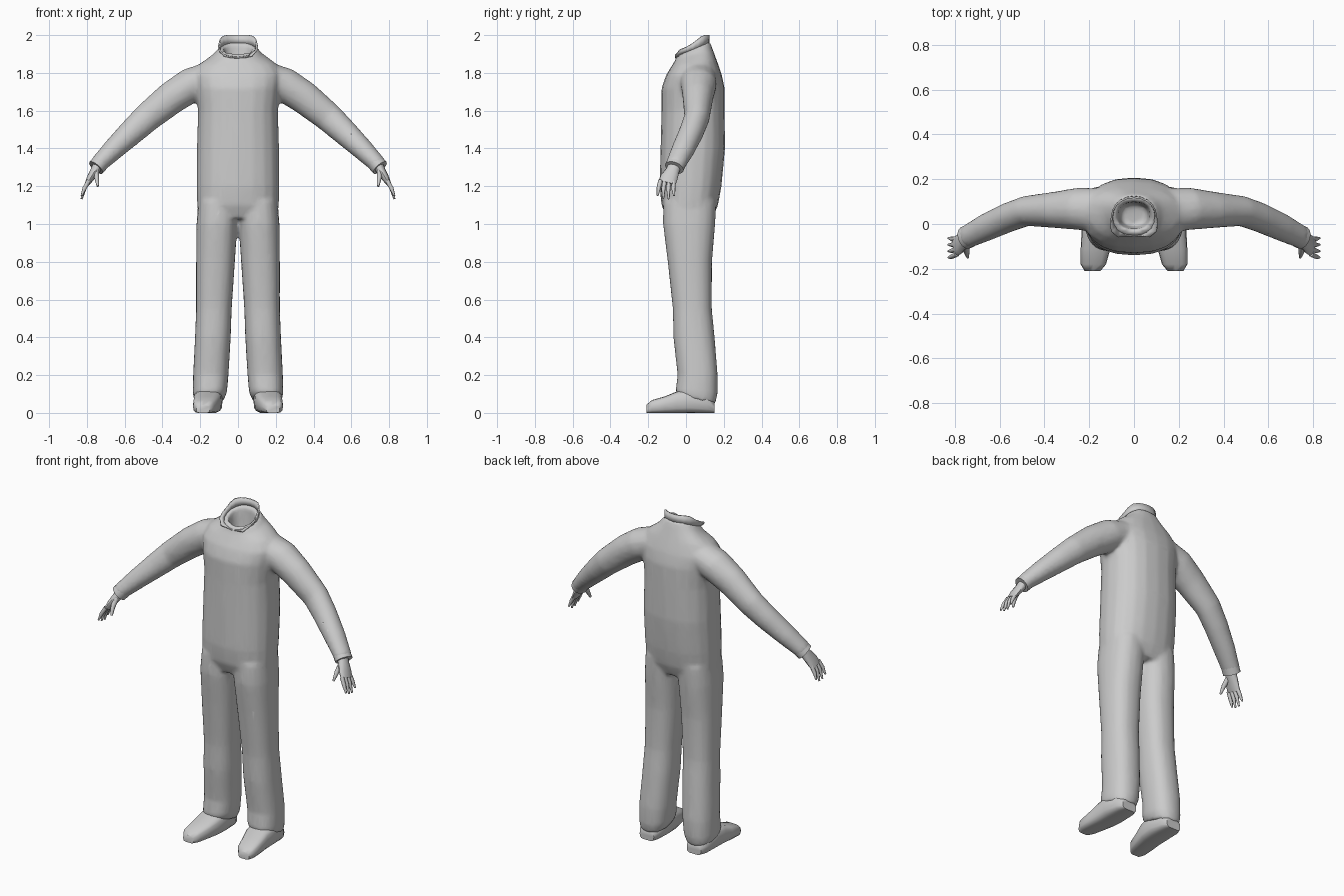
import bpy, bmesh, math
from mathutils import Vector

if "Cube" in bpy.data.objects:
    bpy.data.objects.remove(bpy.data.objects["Cube"])

grey = bpy.data.materials.new("plain grey cloth")
grey.use_nodes = True
GREY = (0.6, 0.6, 0.6, 1)
grey.diffuse_color = GREY
grey.node_tree.nodes["Principled BSDF"].inputs["Base Color"].default_value = GREY


def ring(center, u, v, sides=20, power=0.85):
    """Rounded-oval ring spanned by the half-axis vectors u and v."""
    pts = []
    for i in range(sides):
        a = math.tau * i / sides
        c, s = math.cos(a), math.sin(a)
        pts.append(Vector(center) + u * math.copysign(abs(c) ** power, c)
                   + v * math.copysign(abs(s) ** power, s))
    return pts


def loft(bm, rings, caps=True):
    rows = [[bm.verts.new(p) for p in r] for r in rings]
    n = len(rows[0])
    for a, b in zip(rows, rows[1:]):
        for i in range(n):
            bm.faces.new((a[i], a[(i + 1) % n], b[(i + 1) % n], b[i]))
    if caps:
        bm.faces.new(rows[0][::-1])
        bm.faces.new(rows[-1])


def level_loft(bm, rows, side=1, power=0.85):
    """Loft of level rings: z, x min, x max, y min, y max, slope along y."""
    loft(bm, [ring((side * (x0 + x1) / 2, (y0 + y1) / 2, z),
                   Vector(((x1 - x0) / 2, 0, 0)),
                   Vector((0, (y1 - y0) / 2, slope * (y1 - y0) / 2)), power=power)
              for z, x0, x1, y0, y1, slope in rows])


def tube(bm, rows, side=1, sides=16, power=1):
    """Loft along a path: x, y, z, radius across, radius along y."""
    pts = [Vector((side * r[0], r[1], r[2])) for r in rows]
    rings = []
    for i, (p, r) in enumerate(zip(pts, rows)):
        d = (pts[min(i + 1, len(pts) - 1)] - pts[max(i - 1, 0)]).normalized()
        across = d.cross(Vector((0, 1, 0))).normalized()
        rings.append(ring(p, across * r[3], across.cross(d) * r[4], sides, power))
    loft(bm, rings)


def finish(name, bm, angle=50):
    bmesh.ops.recalc_face_normals(bm, faces=bm.faces)
    mesh = bpy.data.meshes.new(name)
    bm.to_mesh(mesh)
    bm.free()
    obj = bpy.data.objects.new(name, mesh)
    bpy.context.collection.objects.link(obj)
    mesh.materials.append(grey)
    bpy.ops.object.select_all(action='DESELECT')
    obj.select_set(True)
    bpy.context.view_layer.objects.active = obj
    bpy.ops.object.shade_smooth_by_angle(angle=math.radians(angle))
    return obj


# Suit: torso with hollow neck, sleeves and trouser legs, fused together
bm = bmesh.new()
level_loft(bm, [
    (1.03, -.2, .2, -.1, .14, 0),
    (1.1, -.217, .217, -.13, .17, 0),
    (1.2, -.22, .22, -.14, .188, 0),
    (1.4, -.218, .218, -.135, .207, 0),
    (1.6, -.212, .212, -.13, .205, 0),
    (1.72, -.225, .225, -.13, .205, 0),
    (1.79, -.235, .235, -.105, .19, 0),
    (1.85, -.2, .2, -.075, .165, .1),
    (1.9, -.125, .125, -.055, .14, .3),
    (1.93, -.1, .1, -.05, .128, .4),
    (1.93, -.076, .076, -.025, .1, .4),
    (1.8, -.06, .06, -.01, .09, .2)])
for side in (1, -1):
    tube(bm, [
        (.12, .06, 1.79, .08, .1),
        (.25, .068, 1.735, .092, .095),
        (.35, .063, 1.67, .088, .082),
        (.48, .058, 1.565, .078, .068),
        (.56, .03, 1.49, .07, .066),
        (.66, -.015, 1.395, .058, .062),
        (.75, -.06, 1.305, .045, .052)], side)
    level_loft(bm, [
        (1.12, .0, .21, -.12, .16, 0),
        (1.0, .003, .22, -.122, .155, 0),
        (.8, .016, .222, -.097, .138, 0),
        (.55, .033, .222, -.07, .137, 0),
        (.4, .038, .228, -.067, .152, 0),
        (.2, .05, .238, -.045, .168, 0),
        (.11, .058, .24, -.055, .167, -.1),
        (.07, .075, .235, -.05, .155, -.25)], side)
suit = finish("suit", bm, 60)
remesh = suit.modifiers.new("fuse", 'REMESH')
remesh.mode = 'VOXEL'
remesh.voxel_size = 0.011
remesh.use_smooth_shade = True
soften = suit.modifiers.new("soften", 'SMOOTH')
soften.factor = 0.5
soften.iterations = 8
reduce = suit.modifiers.new("reduce", 'DECIMATE')
reduce.ratio = 0.25

# Stand-up collar, low and pointed in front, high at the back
bm = bmesh.new()
base, rim = [], []
for i in range(20):
    a = math.tau * i / 20
    c, s = math.cos(a), math.sin(a)
    base.append(Vector((.1 * c, .038 + .088 * s, 1.915 + .035 * s)))
    point = math.exp(-((abs(c) - .7) / .25) ** 2) if s < 0 else 0
    rim.append(Vector(((.102 + .03 * point) * c, .036 + (.088 + .035 * point) * s,
                       1.957 + .043 * min(1, s * 1.5) - (.018 if s < -.8 else 0))))
loft(bm, [base, rim], caps=False)
collar = finish("collar", bm)
thick = collar.modifiers.new("thickness", 'SOLIDIFY')
thick.thickness = 0.008

for side, label in ((1, "left"), (-1, "right")):
    # Sleeve cuff
    bm = bmesh.new()
    tube(bm, [(.71, -.04, 1.345, .046, .052), (.752, -.062, 1.298, .046, .052)], side)
    finish(label + "_cuff", bm)

    # Hand with four fingers and a thumb
    bm = bmesh.new()
    tube(bm, [
        (.735, -.055, 1.32, .03, .035),
        (.755, -.07, 1.285, .025, .036),
        (.78, -.09, 1.245, .02, .046),
        (.797, -.1, 1.215, .014, .045)], side, 12)
    for k, tip in enumerate((1.15, 1.135, 1.132, 1.15)):
        y = -.135 + .023 * k
        tube(bm, [
            (.79, y, 1.23, .012, .012),
            (.812, y - .01 + .003 * k, 1.19, .011, .011),
            (.828, y - .015 + .006 * k, tip, .005, .005)], side, 8)
    tube(bm, [
        (.75, -.085, 1.285, .015, .018),
        (.748, -.125, 1.245, .013, .014),
        (.742, -.148, 1.2, .006, .007)], side, 8)
    finish(label + "_hand", bm)

    # Shoe, lofted from heel to toe
    bm = bmesh.new()
    rows = []
    for y, x0, x1, top in ((.15, .11, .205, .06), (.11, .09, .228, .1), (.02, .082, .235, .13),
                           (-.05, .088, .235, .115), (-.11, .105, .238, .09),
                           (-.18, .125, .238, .07), (-.21, .15, .22, .045)):
        rows.append(ring((side * (x0 + x1) / 2, y, top / 2 + .002),
                         Vector(((x1 - x0) / 2, 0, 0)), Vector((0, 0, top / 2)), 16, .6))
    loft(bm, rows)
    for v in bm.verts:
        v.co.z = max(v.co.z, 0.004) - 0.004
    finish(label + "_shoe", bm)
